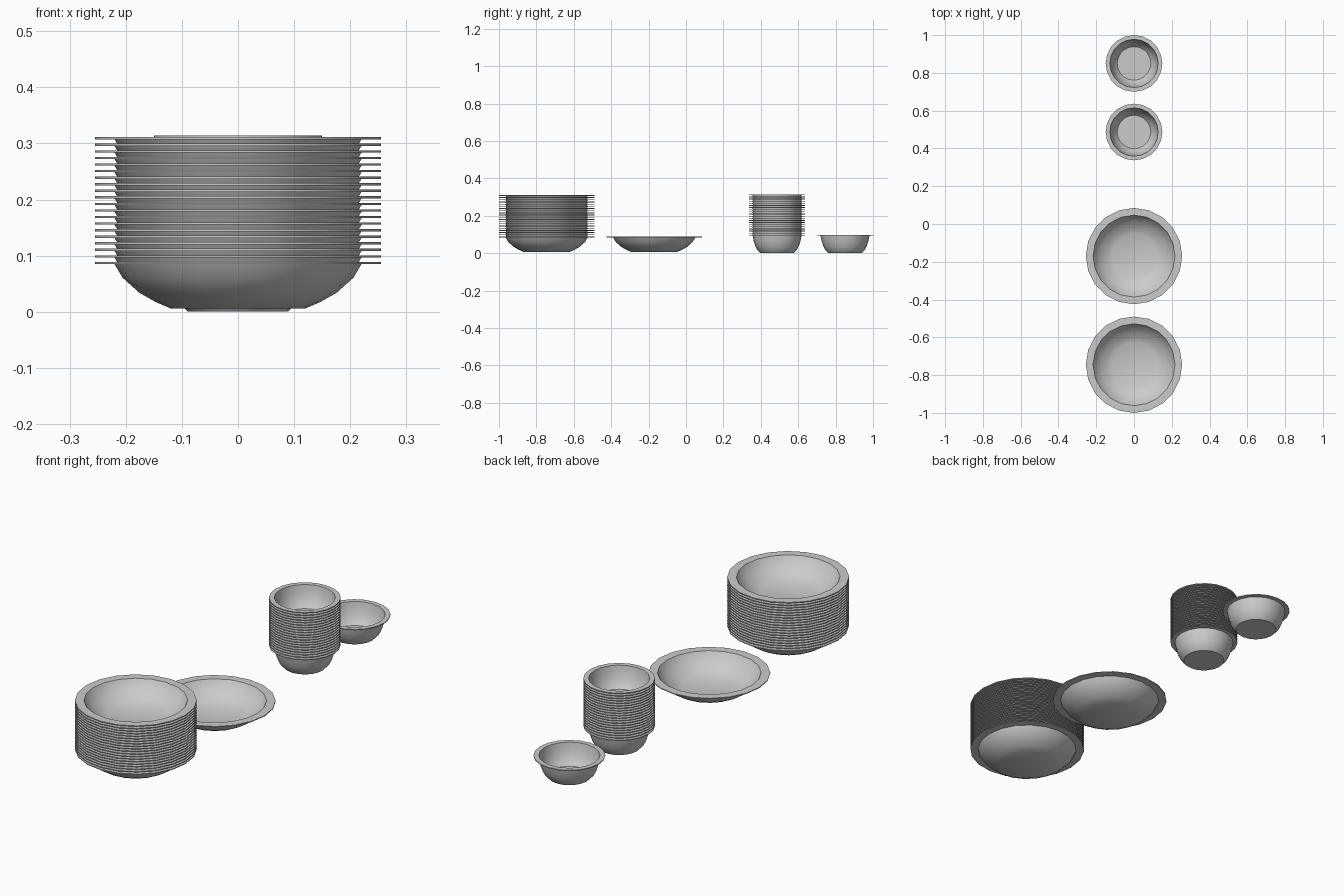
import bpy, bmesh, math

if "Cube" in bpy.data.objects:
    bpy.data.objects.remove(bpy.data.objects["Cube"])

SIDES = 20

def bowl_mesh(name, profile):
    # Lathe a closed shell profile; points with r = 0 become poles
    bm = bmesh.new()
    rings = []
    for r, z in profile:
        if r == 0:
            rings.append([bm.verts.new((0, 0, z))] * SIDES)
        else:
            rings.append([bm.verts.new((r * math.cos(2 * math.pi * i / SIDES),
                                        r * math.sin(2 * math.pi * i / SIDES), z))
                          for i in range(SIDES)])
    for a, b in zip(rings, rings[1:]):
        for i in range(SIDES):
            j = (i + 1) % SIDES
            bm.faces.new(list(dict.fromkeys((a[i], a[j], b[j], b[i]))))
    bmesh.ops.recalc_face_normals(bm, faces=bm.faces)
    me = bpy.data.meshes.new(name)
    bm.to_mesh(me)
    bm.free()
    return me

def place(name, profile, y, count=1, step=0.0):
    ob = bpy.data.objects.new(name, bowl_mesh(name, profile))
    bpy.context.collection.objects.link(ob)
    ob.location = (0, y, 0)
    if count > 1:
        arr = ob.modifiers.new("stack", 'ARRAY')
        arr.count = count
        arr.use_relative_offset = False
        arr.use_constant_offset = True
        arr.constant_offset_displace = (0, 0, step)
    bpy.ops.object.select_all(action='DESELECT')
    bpy.context.view_layer.objects.active = ob
    ob.select_set(True)
    bpy.ops.object.shade_smooth_by_angle(angle=math.radians(35))

# Wide shallow bowl: underside, flat rim, inside
wide = [(0, .006), (.12, .006), (.148, .018), (.176, .034), (.206, .061),
        (.22, .085), (.255, .085), (.255, .089), (.217, .089),
        (.203, .064), (.173, .038), (.146, .022), (.119, .010), (0, .010)]

# Small deep bowl: underside, flat rim, inside
small = [(0, .001), (.09, .001), (.106, .018), (.117, .040), (.126, .068),
         (.131, .094), (.15, .094), (.15, .098), (.128, .098),
         (.123, .069), (.114, .042), (.103, .021), (.089, .005), (0, .005)]

place("wide_bowl_stack", wide, -.745, 20, .0117)
place("wide_bowl", wide, -.17)
place("small_bowl_stack", small, .487, 20, .0114)
place("small_bowl", small, .85)
